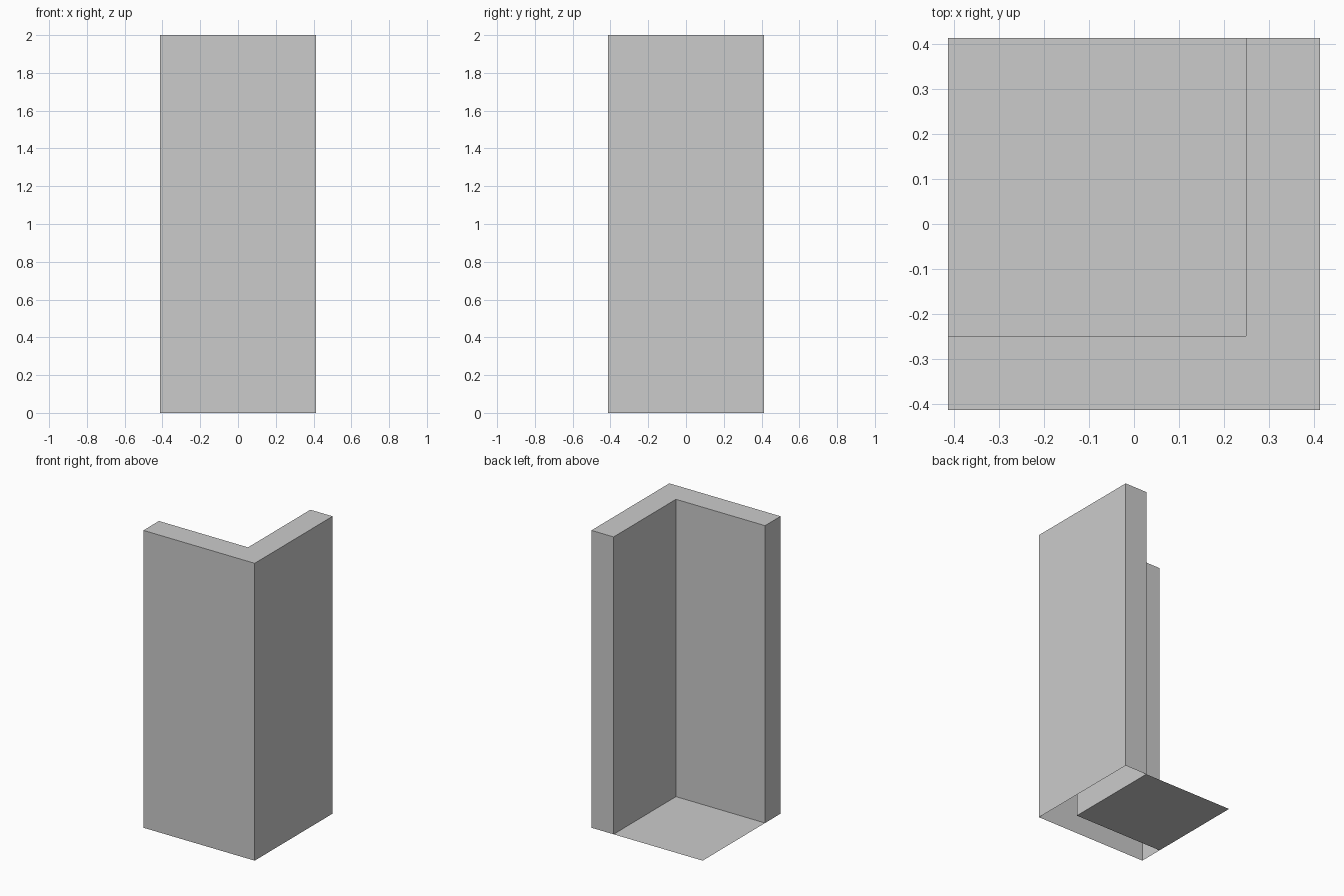
import bpy, bmesh

if "Cube" in bpy.data.objects:
    bpy.data.objects.remove(bpy.data.objects["Cube"])

H = 2.0       # wall height
O = 0.414     # outer half width
I = 0.249     # inner face of the walls


def finish(bm, name):
    mesh = bpy.data.meshes.new(name)
    bm.to_mesh(mesh)
    bm.free()
    obj = bpy.data.objects.new(name, mesh)
    bpy.context.collection.objects.link(obj)
    return obj


def flat_face(bm, points, z):
    return bm.faces.new([bm.verts.new((x, y, z)) for x, y in points])


# Corner walls: L profile extruded down from its top cap, open underneath
bm = bmesh.new()
profile = [(-O, -O), (O, -O), (O, O), (I, O), (I, -I), (-O, -I)]
cap = flat_face(bm, profile, H)
res = bmesh.ops.extrude_edge_only(bm, edges=list(cap.edges))
lower = [v for v in res["geom"] if isinstance(v, bmesh.types.BMVert)]
bmesh.ops.translate(bm, verts=lower, vec=(0, 0, -H))
bm.normal_update()
# Keep the cap facing up and make the sides agree with it
bmesh.ops.recalc_face_normals(bm, faces=bm.faces)
bm.normal_update()
if cap.normal.z < 0:
    bmesh.ops.reverse_faces(bm, faces=bm.faces)
finish(bm, "corner_walls")

# Floor: single thin sheet inside the corner
bm = bmesh.new()
flat_face(bm, [(-O, -I), (I, -I), (I, O), (-O, O)], 0.0)
finish(bm, "floor")
